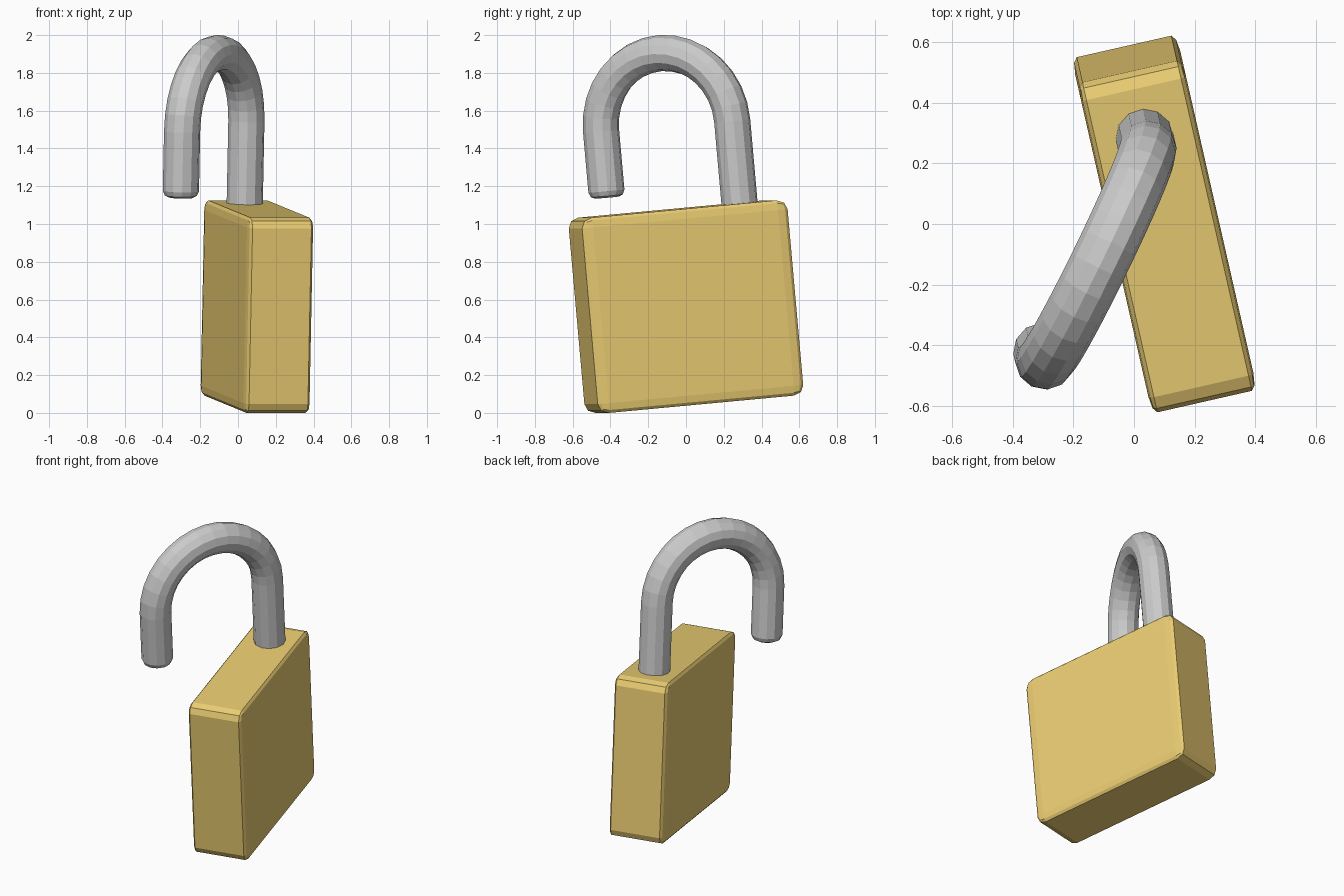
import bpy, bmesh
from math import sin, cos, pi, radians
from mathutils import Matrix, Vector

if "Cube" in bpy.data.objects:
    bpy.data.objects.remove(bpy.data.objects["Cube"])

# Shared pose: the lock leans in its own plane and is turned about z
POSE = (Matrix.Translation((0.10, 0.0, 0.5625))
        @ Matrix.Rotation(radians(12.8), 4, 'Z')
        @ Matrix.Rotation(radians(5.2), 4, 'X'))


def finish(bm, name, matrix, color=None):
    bmesh.ops.recalc_face_normals(bm, faces=bm.faces[:])
    mesh = bpy.data.meshes.new(name)
    bm.to_mesh(mesh)
    bm.free()
    obj = bpy.data.objects.new(name, mesh)
    bpy.context.collection.objects.link(obj)
    obj.matrix_world = matrix
    if color:
        mat = bpy.data.materials.new(name + "_colour")
        mat.diffuse_color = color
        mat.use_nodes = True
        mat.node_tree.nodes["Principled BSDF"].inputs["Base Color"].default_value = mat.diffuse_color
        mesh.materials.append(mat)
    return obj


# Body: unit cube bevelled first, then stretched, so the bevel follows the proportions
bm = bmesh.new()
bmesh.ops.create_cube(bm, size=1.0)
bmesh.ops.bevel(bm, geom=bm.edges[:], offset=0.05, segments=2, profile=0.5, affect='EDGES')
bmesh.ops.scale(bm, vec=(0.355, 1.12, 1.038), verts=bm.verts[:])
finish(bm, "lock_body", POSE, (0.83, 0.61, 0.17, 1.0))

# Shackle: hook-shaped tube in its yz plane, pivoting on the fixed leg (local y = 0)
SIDES, TUBE, ARC_R, ARC_Z, STEPS = 12, 0.096, 0.3875, 0.957, 16
FREE_END, FIXED_END = 0.604, 0.40
rings = [(0.0, FIXED_END, 0.0, TUBE)]                    # y, z, bend angle, radius
for i in range(STEPS + 1):
    a = pi * i / STEPS
    rings.append((-ARC_R + ARC_R * cos(a), ARC_Z + ARC_R * sin(a), a, TUBE))
for lift, r in ((0.035, TUBE), (0.01, 0.085), (0.0, 0.065)):   # rounded free tip
    rings.append((-2 * ARC_R, FREE_END + lift, pi, r))

bm = bmesh.new()
loops = []
for y, z, a, r in rings:
    out = Vector((0, cos(a), sin(a)))
    loop = []
    for k in range(SIDES):
        t = 2 * pi * k / SIDES
        loop.append(bm.verts.new(Vector((r * sin(t), y, z)) + out * (r * cos(t))))
    loops.append(loop)
for lo, hi in zip(loops, loops[1:]):
    for k in range(SIDES):
        n = (k + 1) % SIDES
        bm.faces.new((lo[k], lo[n], hi[n], hi[k]))
bm.faces.new(loops[0])
bm.faces.new(loops[-1])
swing = Matrix.Translation((0, 0.339, 0)) @ Matrix.Rotation(radians(-38.8), 4, 'Z')
finish(bm, "shackle", POSE @ swing)
